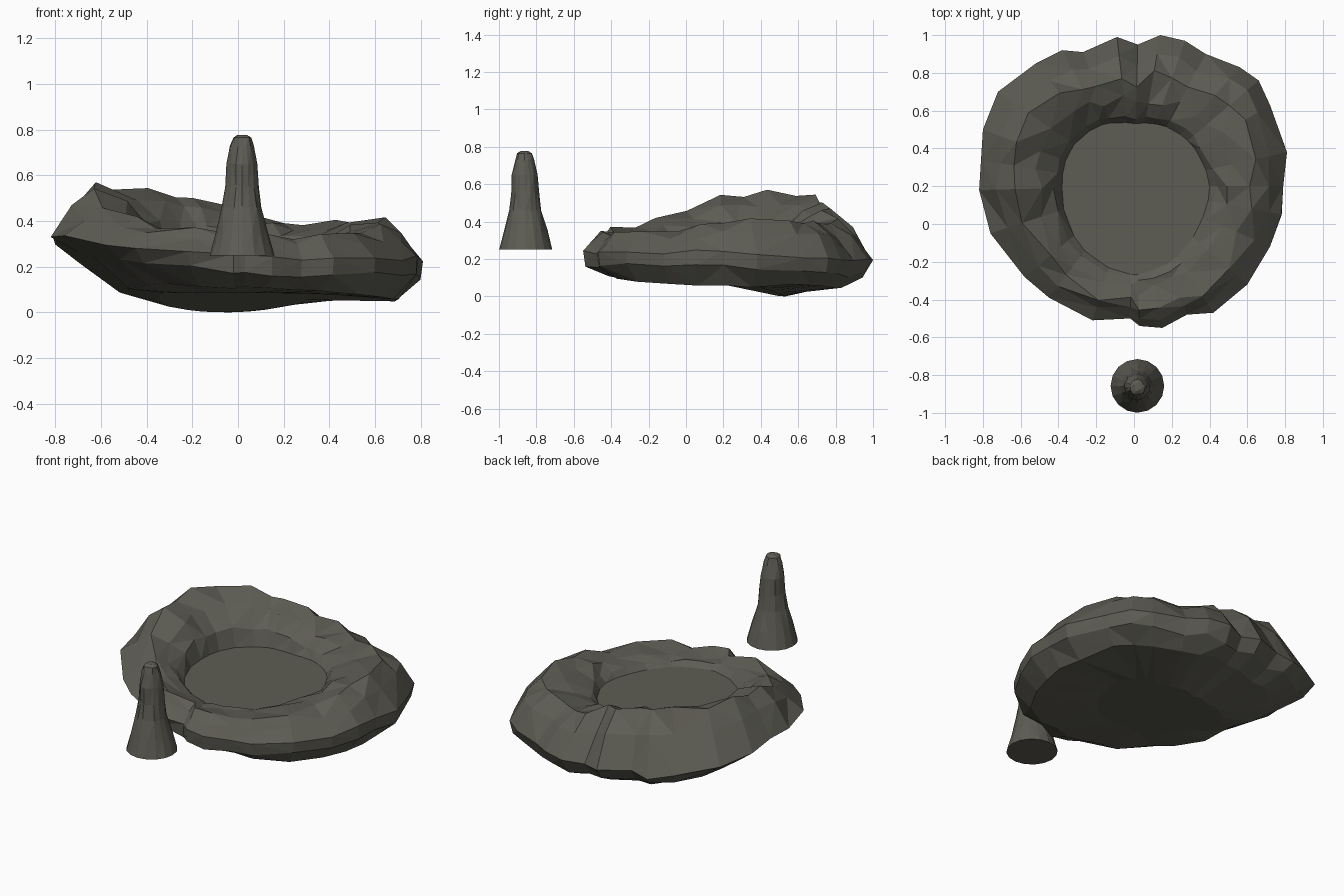
import bpy, bmesh, math, random
from mathutils import Vector

random.seed(11)
if "Cube" in bpy.data.objects:
    bpy.data.objects.remove(bpy.data.objects["Cube"], do_unlink=True)

stone = bpy.data.materials.new("dark olive stone")
stone.use_nodes = True
COLOUR = (0.11, 0.107, 0.088, 1)
stone.diffuse_color = COLOUR
bsdf = stone.node_tree.nodes["Principled BSDF"]
bsdf.inputs["Base Color"].default_value = COLOUR
bsdf.inputs["Roughness"].default_value = 0.9


def loft(name, rings, cap_start=False, cap_end=False):
    """Skin a list of closed rings with flat triangles."""
    bm = bmesh.new()
    loops = [[bm.verts.new(p) for p in ring] for ring in rings]
    for low, high in zip(loops, loops[1:]):
        n = len(low)
        for i in range(n):
            j = (i + 1) % n
            bm.faces.new((low[i], low[j], high[j], high[i]))
    bmesh.ops.triangulate(bm, faces=bm.faces[:], quad_method='SHORT_EDGE')
    if cap_start:
        bm.faces.new(loops[0][::-1])
    if cap_end:
        bm.faces.new(loops[-1])
    mesh = bpy.data.meshes.new(name)
    bm.to_mesh(mesh)
    bm.free()
    mesh.materials.append(stone)
    obj = bpy.data.objects.new(name, mesh)
    bpy.context.collection.objects.link(obj)
    return obj


def around(values, angle):
    """Read a list of values spread evenly round the circle."""
    t = (angle / math.tau) % 1 * len(values)
    i = int(t)
    a, b = values[i % len(values)], values[(i + 1) % len(values)]
    return a + (b - a) * (t - i)


def shake(amount):
    return random.uniform(-amount, amount)


# Rock basin: outline from above, then heights every 30 degrees from +x
CENTRE = Vector((0, 0.2))
outline = [(.79, .2), (.81, .38), (.72, .63), (.66, .76), (.56, .83), (.38, .9),
           (.27, .97), (.14, 1), (.02, .95), (-.09, .99), (-.27, .91), (-.38, .92),
           (-.52, .85), (-.72, .7), (-.8, .5), (-.81, .34), (-.82, .18), (-.76, -.05),
           (-.58, -.28), (-.45, -.39), (-.22, -.51), (-.02, -.5), (.03, -.54),
           (.15, -.55), (.28, -.48), (.42, -.47), (.6, -.32), (.72, -.12), (.78, .05)]
edge_z = [.24, .22, .19, .18, .2, .28, .34, .32, .28, .25, .24, .24]
brow_at = [.99, .98, .96, .93, .92, .88, .84, .86, .92, .99, .99, .99]
crest_z = [.4, .41, .38, .45, .52, .56, .54, .43, .37, .34, .33, .34]
crest_at = [.8, .8, .76, .73, .73, .76, .76, .76, .8, .87, .86, .78]
belly_z = [.06, .06, .05, .06, .07, .09, .1, .11, .12, .11, .09, .06]
belly_at = [.87, .86, .84, .82, .76, .66, .57, .63, .74, .82, .85, .87]
floor_r = [.4, .38, .36, .33, .37, .39, .38, .4, .44, .47, .44, .4]
FLOOR_Z = 0.29

names = ("keel", "belly", "brow", "edge", "slope", "crest", "shelf", "wall", "floor")
rings = {n: [] for n in names}
for point in outline:
    d = Vector(point) - CENTRE
    a, r = math.atan2(d.y, d.x), d.length
    e, c = around(edge_z, a), around(crest_z, a)
    inner, crest = around(floor_r, a), r * around(crest_at, a)

    def put(ring, radius, z, jr=0.0, jz=0.0):
        radius += shake(jr)
        rings[ring].append((CENTRE.x + radius * math.cos(a),
                            CENTRE.y + radius * math.sin(a), z + shake(jz)))

    put("keel", r * .42, .085 - .085 * max(0, math.cos(a - math.radians(100))))
    put("belly", r * around(belly_at, a), around(belly_z, a), .02, .012)
    put("brow", r * around(brow_at, a), e - .075, .01, .015)
    put("edge", r, e, 0, .015)
    put("slope", (r + crest) / 2, e + (c - e) * .62, .015, .015)
    put("crest", crest, c, .025, .018)
    put("shelf", inner + (crest - inner) * .5, FLOOR_Z + (c - FLOOR_Z) * .75, .03, .018)
    put("wall", inner + .035, FLOOR_Z + (c - FLOOR_Z) * .4, .012, .01)
    put("floor", inner, FLOOR_Z)

loft("rock_basin", [rings[n] for n in names], cap_start=True)

# Level floor inside the basin
loft("basin_floor", [rings["floor"]], cap_end=True)

# Free-standing tapered pillar in front of the basin
profile = [(.142, .25), (.116, .35), (.086, .46), (.073, .55),
           (.067, .65), (.05, .73), (.04, .765), (.02, .776)]
SIDES = 16
pillar = []
for radius, z in profile:
    rough = 0 if z < .3 else .004
    lean = (z - .25) * .014
    ring = []
    for i in range(SIDES):
        a = math.tau * i / SIDES
        rr = radius + shake(rough)
        ring.append((.018 + rr * math.cos(a), -.857 - lean + rr * math.sin(a), z))
    pillar.append(ring)
loft("stone_pillar", pillar, cap_start=True, cap_end=True)
